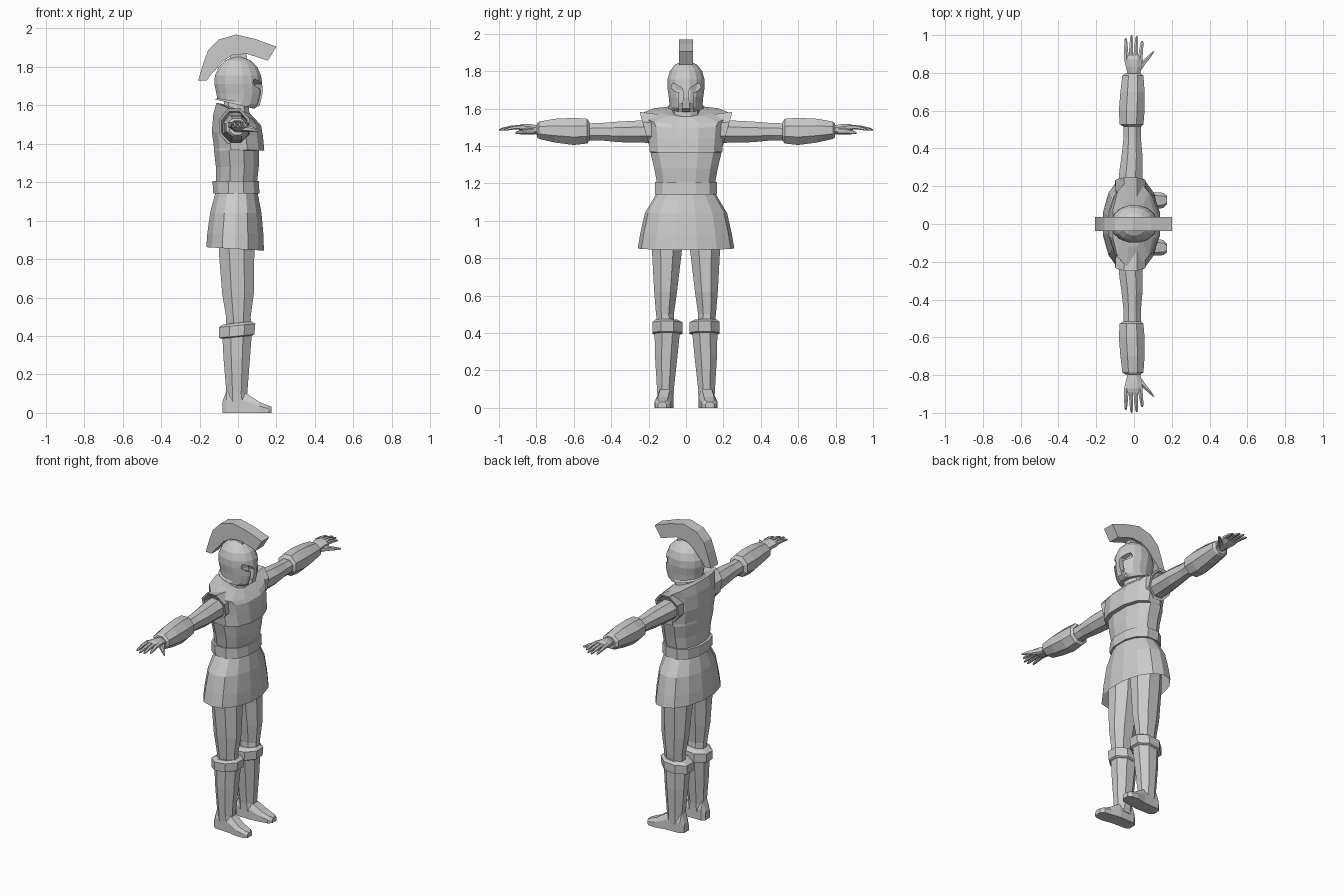
import bpy, bmesh
from math import sin, cos, pi


def mesh(name, rings, cap0=True, cap1=True):
    bm = bmesh.new()
    vs = [[bm.verts.new(p) for p in r] for r in rings]
    n = len(vs[0])
    for a, b in zip(vs, vs[1:]):
        for i in range(n):
            j = (i + 1) % n
            bm.faces.new((a[i], a[j], b[j], b[i]))
    if cap0:
        bm.faces.new(vs[0][::-1])
    if cap1:
        bm.faces.new(vs[-1])
    bmesh.ops.recalc_face_normals(bm, faces=bm.faces)
    me = bpy.data.meshes.new(name)
    bm.to_mesh(me)
    bm.free()
    ob = bpy.data.objects.new(name, me)
    bpy.context.collection.objects.link(ob)
    return ob


def unit(n, p=1.0):
    # flat-sided polygon reaching exactly +-1, p < 1 makes it boxier
    k = cos(pi / n)
    pts = [(cos((i + .5) * 2 * pi / n) / k, sin((i + .5) * 2 * pi / n) / k) for i in range(n)]
    f = lambda v: max(-1, min(1, (abs(v) ** p) * (1 if v > 0 else -1)))
    return [(f(a), f(b)) for a, b in pts]


def rz(z, x0, x1, y0, y1, n=8, tilt=0, p=1.0):
    """Ring around the z axis."""
    out = []
    for a, b in unit(n, p):
        x = (x0 + x1) / 2 + a * (x1 - x0) / 2
        out.append((x, (y0 + y1) / 2 + b * (y1 - y0) / 2, z + tilt * x))
    return out


def ry(y, x0, x1, z0, z1, n=8, lean=0, p=1.0):
    """Ring around the y axis; lean pushes the top outward."""
    out = []
    for a, b in unit(n, p):
        z = (z0 + z1) / 2 + b * (z1 - z0) / 2
        out.append(((x0 + x1) / 2 + a * (x1 - x0) / 2, y + lean * (z - 1.49), z))
    return out


def pair(name, rings, **kw):
    for side, s in (("left", 1), ("right", -1)):
        mesh(f"{name}_{side}", [[(x, y * s, z) for x, y, z in r] for r in rings], **kw)


def prism(name, pts, axis, a, b):
    put = (lambda u, v, w: (u, w, v)) if axis == "y" else (lambda u, v, w: (w, u, v))
    return mesh(name, [[put(u, v, w) for u, v in pts] for w in (a, b)])


# Legs, knee bands, shin guards and feet
pair("thigh", [rz(1.0, -.10, .085, .01, .19), rz(.84, -.10, .085, .022, .182),
               rz(.62, -.082, .082, .048, .170), rz(.50, -.062, .066, .065, .160),
               rz(.42, -.06, .07, .06, .150)])
pair("knee_band", [rz(.395, -.085, .075, .028, .168, tilt=.1), rz(.40, -.10, .085, .02, .18, tilt=.1),
                   rz(.455, -.10, .09, .02, .18, tilt=.1), rz(.468, -.075, .07, .045, .165, tilt=.1)])
pair("shin_guard", [rz(.43, -.083, .073, .03, .168), rz(.28, -.075, .062, .045, .166),
                    rz(.10, -.06, .048, .065, .155), rz(.05, -.065, .06, .066, .152)])


def foot_ring(x, y0, y1, z1):
    h = (y1 - y0) * .2
    return [(x, y0, 0), (x, y1, 0), (x, y1, z1 * .6), (x, y1 - h, z1), (x, y0 + h, z1), (x, y0, z1 * .6)]


pair("foot", [foot_ring(-.08, .085, .135, .06), foot_ring(-.06, .07, .15, .115),
              foot_ring(.045, .068, .155, .10), foot_ring(.11, .078, .168, .058),
              foot_ring(.155, .085, .165, .04), foot_ring(.175, .105, .15, .032)])

# Skirt with open hem, belt
mesh("skirt", [rz(.852, -.165, .135, -.258, .258, 14, -.06), rz(.93, -.16, .132, -.245, .245, 14),
               rz(1.04, -.145, .122, -.22, .22, 14), rz(1.145, -.118, .102, -.157, .157, 14)],
     cap0=False)
mesh("belt", [rz(1.14, -.13, .112, -.165, .165, 12, p=.85), rz(1.206, -.132, .108, -.165, .165, 12, p=.85)])

# Torso with overhanging chest plate and sloping collar
mesh("torso", [rz(1.19, -.115, .098, -.153, .153, 12, p=.85),
               rz(1.28, -.115, .108, -.170, .170, 12, p=.85),
               rz(1.365, -.125, .108, -.190, .190, 12, p=.85),
               rz(1.372, -.125, .137, -.194, .194, 12, -.06, p=.85),
               rz(1.45, -.136, .130, -.200, .200, 12, -.1, p=.85),
               rz(1.525, -.128, .12, -.208, .208, 12, -.25, p=.85),
               rz(1.562, -.112, .10, -.225, .225, 12, -.45, p=.85),
               rz(1.578, -.085, .065, -.12, .12, 12, -.35)])
# Flared arm holes
pair("arm_hole", [ry(.08, -.09, .06, 1.40, 1.56, 8), ry(.222, -.10, .062, 1.40, 1.582, 8, .28),
                  ry(.22, -.085, .048, 1.415, 1.567, 8, .28), ry(.18, -.075, .04, 1.42, 1.555, 8, .28)])

# Arms and forearm guards
pair("arm", [ry(.15, -.085, .045, 1.415, 1.54), ry(.26, -.08, .045, 1.418, 1.535),
             ry(.36, -.066, .045, 1.42, 1.53), ry(.46, -.055, .036, 1.43, 1.522),
             ry(.56, -.055, .036, 1.43, 1.52)])
pair("forearm_guard", [ry(.515, -.055, .036, 1.43, 1.525), ry(.528, -.076, .05, 1.413, 1.545),
                       ry(.60, -.08, .056, 1.405, 1.55), ry(.70, -.072, .056, 1.418, 1.545),
                       ry(.785, -.062, .05, 1.437, 1.53), ry(.797, -.045, .035, 1.445, 1.52)])

# Hands
pair("palm", [ry(.78, -.03, .03, 1.457, 1.508), ry(.83, -.043, .04, 1.468, 1.516),
              ry(.87, -.052, .045, 1.476, 1.518), ry(.892, -.05, .042, 1.485, 1.512)])
for i, (x0, x1, tip) in enumerate([(-.040, -.044, .985), (-.016, -.013, 1.0), (.008, .014, .995), (.032, .044, .97)]):
    def seg(t, r):
        x, y, z = x0 + (x1 - x0) * t, .87 + (tip - .87) * t, 1.502 - .016 * t * t
        return ry(y, x - r, x + r, z - r, z + r, 6)
    pair(f"finger_{i + 1}", [seg(0, .012), seg(.5, .0105), seg(.9, .007), seg(1, .003)])
pair("thumb", [ry(.81, -.005, .035, 1.46, 1.50, 6), ry(.85, .025, .062, 1.462, 1.496, 6),
               ry(.88, .062, .087, 1.462, 1.488, 6), ry(.912, .098, .108, 1.464, 1.474, 6)])

# Neck and inner face
mesh("neck", [rz(1.53, -.08, .06, -.075, .075, 10), rz(1.66, -.07, .055, -.065, .065, 10)])
mesh("face", [rz(1.592, .0, .088, -.045, .045, 10), rz(1.63, -.02, .1, -.065, .065, 10),
              rz(1.70, -.03, .088, -.075, .075, 10), rz(1.77, -.03, .1, -.075, .075, 10)])
prism("mouth", [(-.024, 1.628), (0, 1.616), (.024, 1.628), (0, 1.640)], "x", .08, .11)

# Helmet: lofted dome with eye and cheek openings cut out
helmet = mesh("helmet", [rz(1.602, -.12, .085, -.095, .095, 16, -.24),
                         rz(1.618, -.108, .113, -.088, .088, 16, -.16),
                         rz(1.66, -.112, .127, -.092, .092, 16),
                         rz(1.71, -.123, .126, -.099, .099, 16),
                         rz(1.755, -.12, .12, -.099, .099, 16),
                         rz(1.80, -.10, .10, -.086, .086, 16),
                         rz(1.833, -.067, .067, -.060, .060, 16),
                         rz(1.852, -.025, .025, -.022, .022, 16)])
opening = [(.014, 1.69), (.024, 1.712), (.072, 1.738), (.080, 1.712), (.060, 1.692),
           (.036, 1.685), (.040, 1.58), (.022, 1.58)]
for s in (1, -1):
    cut = prism("opening_cutter", [(y * s, z) for y, z in opening], "x", .072, .2)
    cut.hide_render = True
    mod = helmet.modifiers.new("opening", "BOOLEAN")
    mod.operation, mod.solver, mod.object = "DIFFERENCE", "EXACT", cut
    bpy.context.view_layer.objects.active = helmet
    bpy.ops.object.modifier_apply(modifier=mod.name)
    bpy.data.objects.remove(cut)

# Crest support and crest
prism("crest_support", [(-.05, 1.82), (.05, 1.83), (.042, 1.875), (-.035, 1.868)], "y", -.022, .022)
prism("crest", [(-.207, 1.73), (-.180, 1.82), (-.156, 1.885), (-.10, 1.942), (-.01, 1.968),
                (.09, 1.945), (.20, 1.905), (.155, 1.832), (.045, 1.868), (-.03, 1.86),
                (-.08, 1.828), (-.118, 1.782), (-.14, 1.762), (-.163, 1.728)], "y", -.038, .038)
